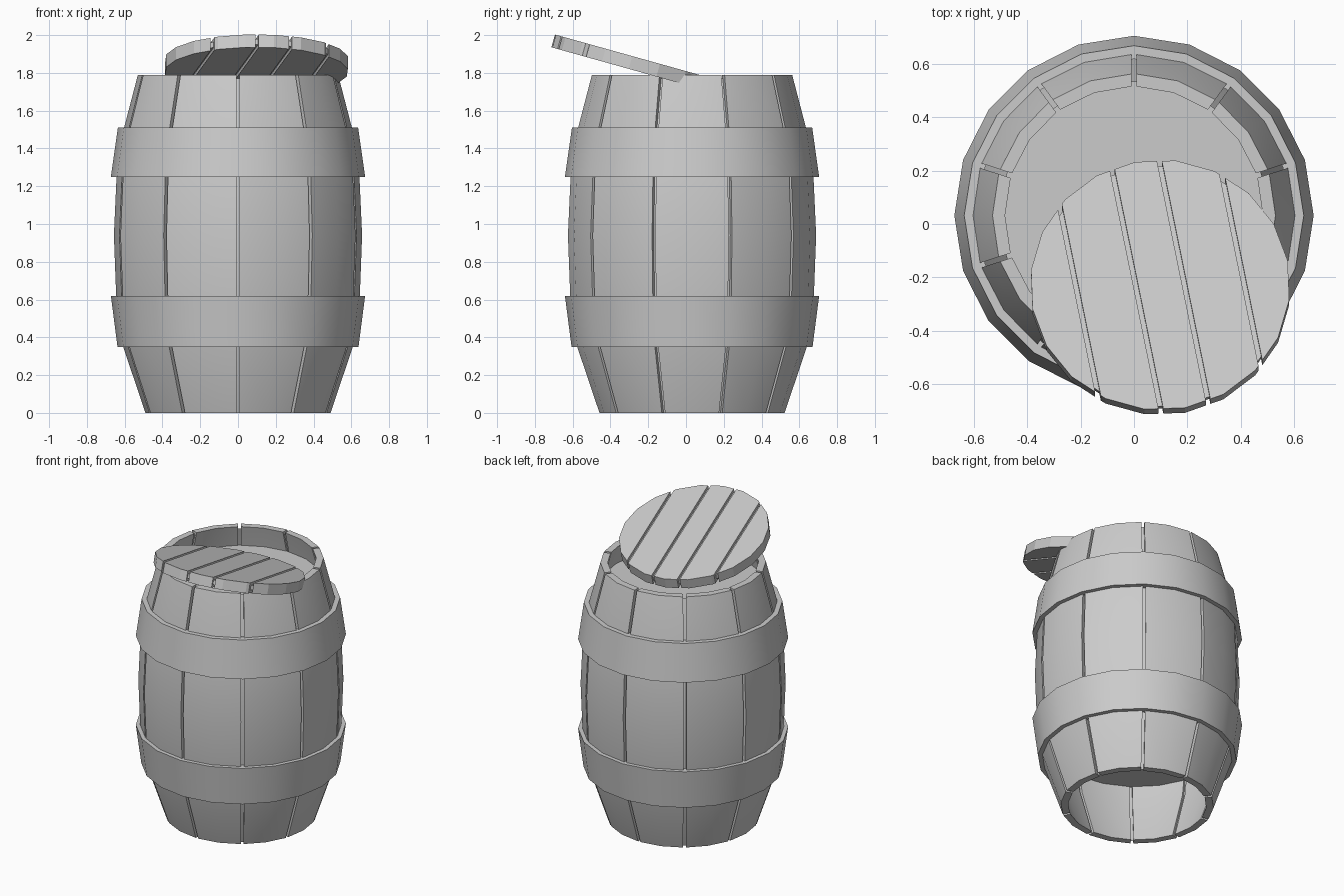
import bpy, bmesh
from math import sin, cos, radians, pi
from mathutils import Vector, Matrix

if "Cube" in bpy.data.objects:
    bpy.data.objects.remove(bpy.data.objects["Cube"])

CY = 0.032          # barrel axis in y
HALF_GAP = 0.009    # half the slot between boards
PROFILE = [(0.49, 0), (0.608, 0.35), (0.645, 0.62), (0.657, 0.94),
           (0.643, 1.25), (0.603, 1.51), (0.53, 1.79)]


def finish(bm, name, smooth=True):
    bmesh.ops.recalc_face_normals(bm, faces=bm.faces)
    me = bpy.data.meshes.new(name)
    bm.to_mesh(me)
    bm.free()
    ob = bpy.data.objects.new(name, me)
    bpy.context.collection.objects.link(ob)
    if smooth:
        bpy.ops.object.select_all(action='DESELECT')
        ob.select_set(True)
        bpy.context.view_layer.objects.active = ob
        bpy.ops.object.shade_smooth_by_angle(angle=radians(30))
    return ob


def polar(r, deg, z, shift=0.0):
    a = radians(deg)    # measured from +y, shift is sideways along the tangent
    return Vector((r * sin(a) + shift * cos(a), CY + r * cos(a) - shift * sin(a), z))


def sweep(bm, section, columns, closed):
    """Sweep a closed (r, z) section through (angle, shift) columns."""
    rings = [[bm.verts.new(polar(r, a, z, s)) for r, z in section] for a, s in columns]
    n = len(section)
    for i in range(len(rings) if closed else len(rings) - 1):
        p, q = rings[i], rings[(i + 1) % len(rings)]
        for j in range(n):
            k = (j + 1) % n
            bm.faces.new((p[j], p[k], q[k], q[j]))
    if not closed:
        # end caps split into quads between outer and inner line
        h = n // 2
        for ring in (rings[0], rings[-1]):
            for j in range(h - 1):
                bm.faces.new((ring[j], ring[j + 1], ring[n - 2 - j], ring[n - 1 - j]))


# ten curved staves, each two facets wide
THICK = 0.047
section = PROFILE + [(r - THICK, z) for r, z in reversed(PROFILE)]
bm = bmesh.new()
for i in range(10):
    a = 36 * i
    sweep(bm, section, [(a, HALF_GAP), (a + 18, 0), (a + 36, -HALF_GAP)], False)
finish(bm, "staves")

# recessed strips closing the slots between staves
bm = bmesh.new()
core = [(r - 0.03, min(z, 1.77)) for r, z in PROFILE]
for i in range(10):
    left, right = ([bm.verts.new(polar(r, 36 * i, z, s)) for r, z in core]
                   for s in (-HALF_GAP, HALF_GAP))
    for j in range(len(core) - 1):
        bm.faces.new((left[j], left[j + 1], right[j + 1], right[j]))
finish(bm, "stave_joints")

# two hoops
for name, (r0, z0), (r1, z1) in (("lower_hoop", (0.638, 0.35), (0.673, 0.62)),
                                 ("upper_hoop", (0.673, 1.25), (0.636, 1.51))):
    bm = bmesh.new()
    sweep(bm, [(r0, z0), (r1, z1), (r1 - 0.05, z1), (r0 - 0.05, z0)],
          [(18 * i, 0) for i in range(20)], True)
    finish(bm, name)

# recessed heads at the top and bottom
for name, r, z in (("top_head", 0.525, 1.64), ("bottom_head", 0.585, 0.47)):
    bm = bmesh.new()
    bm.faces.new([bm.verts.new(polar(r, 18 * i, z)) for i in range(20)])
    finish(bm, name, False)


# tilted plank lid
LID = (Matrix.Translation((0.098, -0.228, 1.873)) @ Matrix.Rotation(radians(-15.6), 4, 'X')
       @ Matrix.Rotation(radians(11.1), 4, 'Z'))


def lid_slice(name, x0, x1, radius, top, bottom):
    bm = bmesh.new()
    pts = [(radius * sin(pi * i / 10), radius * cos(pi * i / 10)) for i in range(20)]
    lo = [bm.verts.new((x, y, bottom)) for x, y in pts]
    hi = [bm.verts.new((x, y, top)) for x, y in pts]
    bm.faces.new(lo)
    bm.faces.new(hi)
    for i in range(20):
        k = (i + 1) % 20
        bm.faces.new((lo[i], lo[k], hi[k], hi[i]))
    for x, side in ((x0, -1), (x1, 1)):
        cut = bmesh.ops.bisect_plane(bm, geom=bm.verts[:] + bm.edges[:] + bm.faces[:],
                                     plane_co=(x, 0, 0), plane_no=(side, 0, 0), clear_outer=True)
        edges = [e for e in cut["geom_cut"] if isinstance(e, bmesh.types.BMEdge)]
        if edges:
            bmesh.ops.edgeloop_fill(bm, edges=edges)
    bm.transform(LID)
    finish(bm, name, False)


bounds = [-0.6, -0.31, -0.09, 0.09, 0.31, 0.6]
for i in range(5):
    lid_slice(f"lid_plank_{i + 1}", bounds[i] + HALF_GAP, bounds[i + 1] - HALF_GAP, 0.487, 0, -0.07)
for i in range(1, 5):
    lid_slice(f"lid_joint_{i}", bounds[i] - HALF_GAP, bounds[i] + HALF_GAP, 0.472, -0.02, -0.05)
